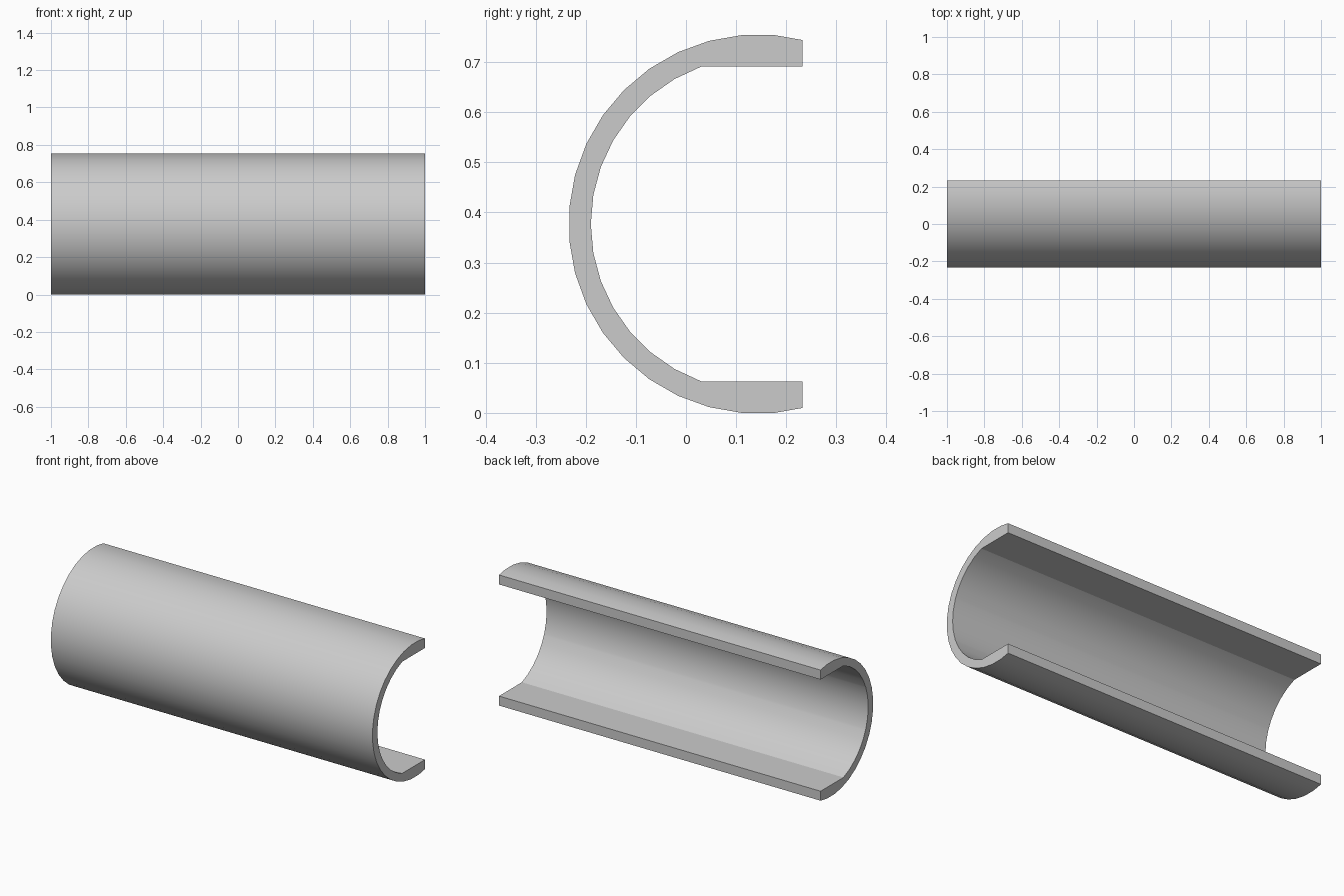
import bpy, bmesh, math

if "Cube" in bpy.data.objects:
    bpy.data.objects.remove(bpy.data.objects["Cube"])

CY, CZ = 0.144, 0.377          # axis of the half tube
R_OUT, R_IN = 0.3784, 0.334    # wall radii
Y_CUT = 0.2327                 # open side
PANEL_X, PANEL_A, DEPTH = 0.675, 22, 0.018


def polar(r, deg):
    a = math.radians(deg)
    return (CY + r * math.cos(a), CZ + r * math.sin(a))


def inner(deg):
    # keep extra points on the chords of the 36-sided inner arc
    off = math.radians(deg % 10 - 5)
    return polar(R_IN * math.cos(math.radians(5)) / math.cos(off), deg)


# Cross-section: outer arc, then flat-lipped inner arc
lip = 0.3671
flat = R_IN * math.sin(math.radians(110))
profile = [(Y_CUT, CZ + lip)]
profile += [polar(R_OUT, d) for d in range(85, 276, 10)]
profile += [(Y_CUT, CZ - lip), (Y_CUT, CZ - flat)]
angles = sorted(list(range(110, 251, 10)) + [180 - PANEL_A, 180 + PANEL_A], reverse=True)
profile += [inner(d) for d in angles]
profile += [(Y_CUT, CZ + flat)]

# Half-tube shell extruded along x
bm = bmesh.new()
cap = bm.faces.new([bm.verts.new((-1, y, z)) for y, z in profile])
res = bmesh.ops.extrude_face_region(bm, geom=[cap], use_keep_orig=True)
bmesh.ops.translate(bm, vec=(2, 0, 0),
                    verts=[v for v in res["geom"] if isinstance(v, bmesh.types.BMVert)])
for x in (-PANEL_X, PANEL_X):
    bmesh.ops.bisect_plane(bm, geom=bm.verts[:] + bm.edges[:] + bm.faces[:],
                           plane_co=(x, 0, 0), plane_no=(1, 0, 0))
bmesh.ops.recalc_face_normals(bm, faces=bm.faces[:])


# Shallow rectangular recess in the inner wall
def in_panel(f):
    c = f.calc_center_median()
    r = math.hypot(c.y - CY, c.z - CZ)
    a = math.degrees(math.atan2(abs(c.z - CZ), CY - c.y))
    return abs(c.x) < PANEL_X and r < 0.35 and a < PANEL_A


res = bmesh.ops.extrude_face_region(bm, geom=[f for f in bm.faces if in_panel(f)])
for v in res["geom"]:
    if isinstance(v, bmesh.types.BMVert):
        r = math.hypot(v.co.y - CY, v.co.z - CZ)
        k = (r + DEPTH) / r
        v.co.y = CY + (v.co.y - CY) * k
        v.co.z = CZ + (v.co.z - CZ) * k
bmesh.ops.recalc_face_normals(bm, faces=bm.faces[:])

mesh = bpy.data.meshes.new("half_tube_shell")
bm.to_mesh(mesh)
bm.free()
shell = bpy.data.objects.new("half_tube_shell", mesh)
bpy.context.collection.objects.link(shell)

grey = bpy.data.materials.new("light_grey")
grey.diffuse_color = (0.6, 0.6, 0.6, 1)
grey.use_nodes = True
grey.node_tree.nodes["Principled BSDF"].inputs["Base Color"].default_value = grey.diffuse_color
mesh.materials.append(grey)

bpy.context.view_layer.objects.active = shell
shell.select_set(True)
bpy.ops.object.shade_smooth_by_angle(angle=math.radians(20))
